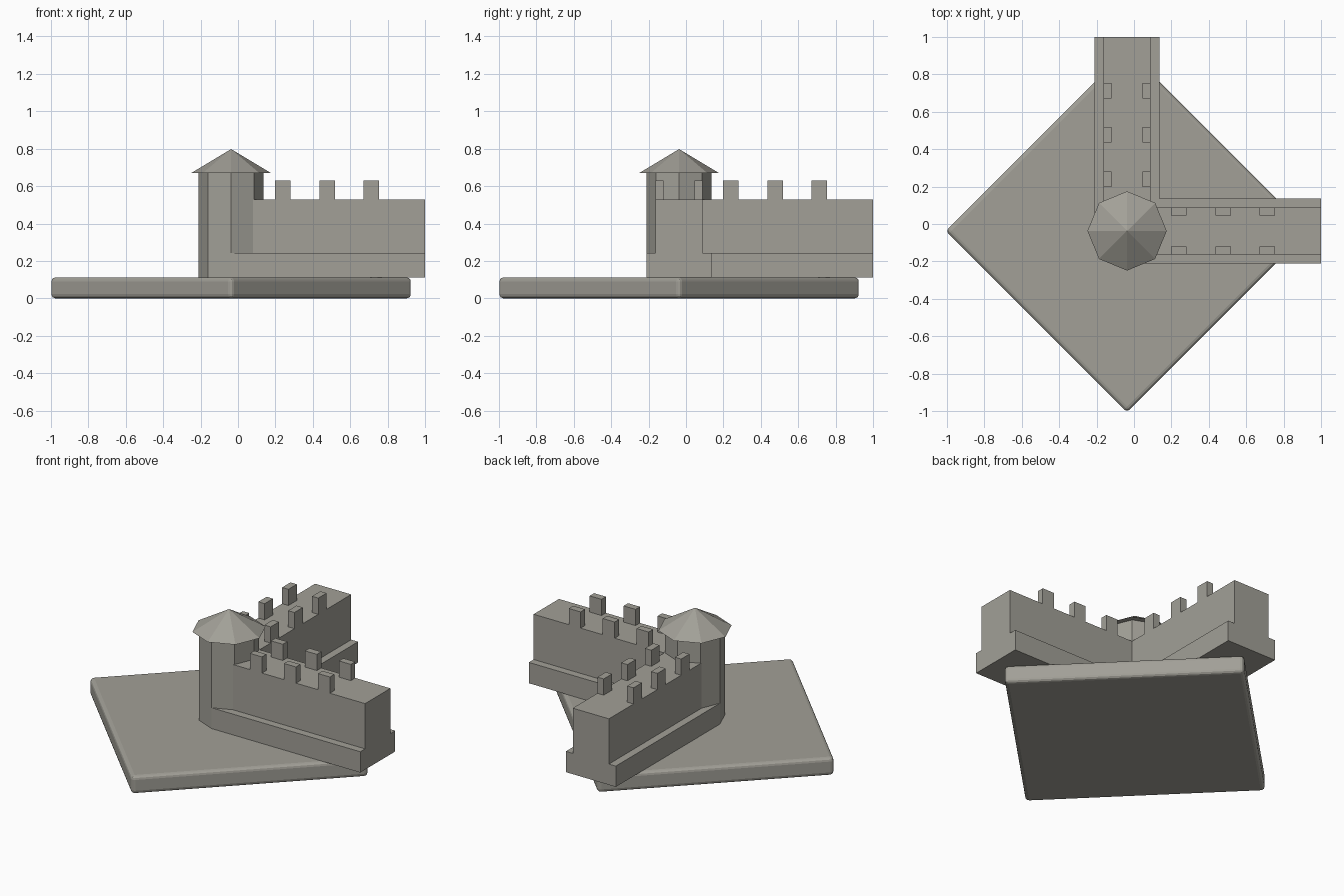
import bpy, math

if "Cube" in bpy.data.objects:
    bpy.data.objects.remove(bpy.data.objects["Cube"])

C = -0.037          # common centre of base, tower and wall corner
stone = bpy.data.materials.new("grey stone")
stone.diffuse_color = (0.36, 0.35, 0.31, 1)
stone.use_nodes = True
stone.node_tree.nodes["Principled BSDF"].inputs["Base Color"].default_value = stone.diffuse_color


def finish(name):
    ob = bpy.context.object
    ob.name = name
    ob.data.materials.append(stone)
    return ob


def box(name, x0, x1, y0, y1, z0, z1, swap=False):
    if swap:  # mirror across the diagonal for the second wall
        x0, x1, y0, y1 = y0, y1, x0, x1
    bpy.ops.mesh.primitive_cube_add(
        size=1, location=((x0 + x1) / 2, (y0 + y1) / 2, (z0 + z1) / 2))
    bpy.context.object.scale = (x1 - x0, y1 - y0, z1 - z0)
    bpy.ops.object.transform_apply(location=False, rotation=False, scale=True)
    return finish(name)


# diamond base slab with rounded edges
base = box("base", C - 0.686, C + 0.686, C - 0.686, C + 0.686, 0, 0.112)
base.rotation_euler.z = math.pi / 4
bevel = base.modifiers.new("rounded edges", "BEVEL")
bevel.width = 0.022
bevel.segments = 3

# eight-sided tower and its pointed roof
bpy.ops.mesh.primitive_cylinder_add(vertices=8, radius=0.174, depth=0.56,
                                    location=(C, C, 0.392))
finish("tower")
bpy.ops.mesh.primitive_cone_add(vertices=8, radius1=0.212, radius2=0, depth=0.127,
                                location=(C, C, 0.7345))
finish("tower_roof")

# two walls at right angles, each with a wide footing and battlements
for wall, swap in (("right_wall", False), ("back_wall", True)):
    box(wall + "_footing", C, 1, C - 0.174, C + 0.174, 0.112, 0.243, swap)
    box(wall, C, 1, C - 0.126, C + 0.126, 0.243, 0.528, swap)
    for i in range(3):
        x = 0.198 + 0.237 * i
        for side in (-1, 1):
            y0, y1 = sorted((C + side * 0.126, C + side * 0.082))
            box(f"{wall}_merlon", x, x + 0.083, y0, y1, 0.528, 0.63, swap)
